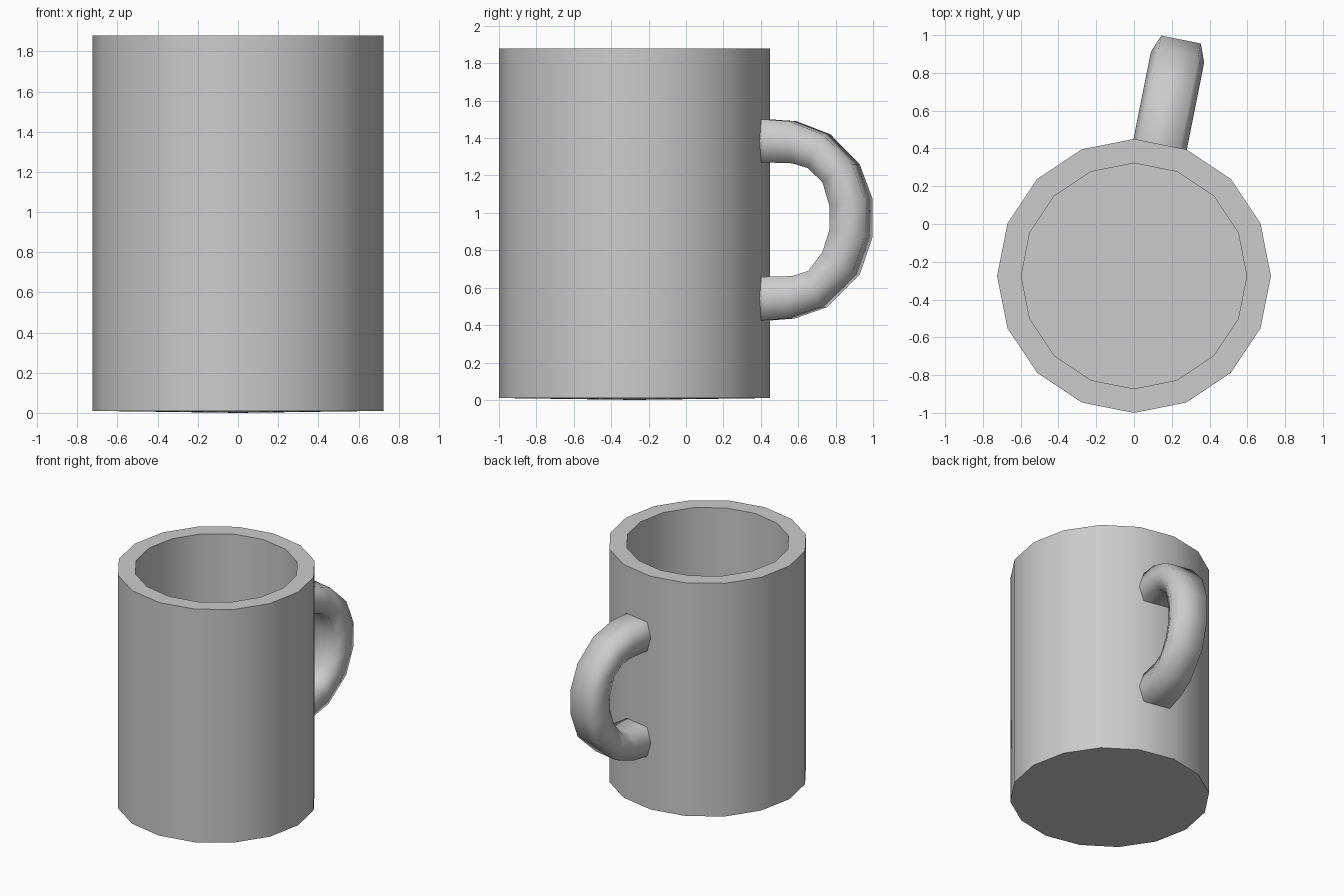
import bpy, bmesh, math
from mathutils import Vector

if "Cube" in bpy.data.objects:
    bpy.data.objects.remove(bpy.data.objects["Cube"])

CENTRE_Y = -0.275
SIDES = 16


def finish(name, bm, angle):
    bmesh.ops.recalc_face_normals(bm, faces=bm.faces)
    mesh = bpy.data.meshes.new(name)
    bm.to_mesh(mesh)
    bm.free()
    ob = bpy.data.objects.new(name, mesh)
    bpy.context.collection.objects.link(ob)
    bpy.ops.object.select_all(action='DESELECT')
    ob.select_set(True)
    bpy.context.view_layer.objects.active = ob
    bpy.ops.object.shade_smooth_by_angle(angle=math.radians(angle))
    return ob


def bridge(bm, a, b):
    for i in range(len(a)):
        j = (i + 1) % len(a)
        bm.faces.new((a[i], a[j], b[j], b[i]))


def fan(bm, ring, centre):
    c = bm.verts.new(centre)
    for i in range(len(ring)):
        bm.faces.new((ring[i], ring[(i + 1) % len(ring)], c))


# Cup body: 16-sided walls with a thick flat rim and a hollow inside
bm = bmesh.new()
profile = [(0.725, 0.01), (0.725, 1.88), (0.597, 1.88), (0.597, 0.14)]
rings = []
for r, z in profile:
    rings.append([bm.verts.new((r * math.cos(math.tau * i / SIDES),
                                CENTRE_Y + r * math.sin(math.tau * i / SIDES), z))
                  for i in range(SIDES)])
for a, b in zip(rings, rings[1:]):
    bridge(bm, a, b)
fan(bm, rings[0], (0, CENTRE_Y, 0.0))
fan(bm, rings[-1], (0, CENTRE_Y, 0.14))
finish("cup_body", bm, 30)

# Handle: six-sided loop standing square on one wall facet
facet = math.radians(78.75)
out = Vector((math.cos(facet), math.sin(facet), 0))
side = Vector((out.y, -out.x, 0))
base = Vector((0, CENTRE_Y, 0)) + out * 0.725 * math.cos(math.pi / SIDES)

# (outer distance, outer z, inner distance, inner z) down the loop
path = [(-0.06, 1.50, -0.06, 1.27), (0.01, 1.50, 0.01, 1.27),
        (0.15, 1.49, 0.17, 1.265), (0.335, 1.42, 0.253, 1.24),
        (0.495, 1.26, 0.334, 1.165), (0.565, 1.075, 0.373, 1.035),
        (0.565, 0.87, 0.373, 0.91), (0.495, 0.67, 0.334, 0.79),
        (0.315, 0.495, 0.258, 0.69), (0.14, 0.435, 0.17, 0.662),
        (0.01, 0.425, 0.01, 0.658), (-0.06, 0.425, -0.06, 0.658)]
bm = bmesh.new()
rings = []
for ou, oz, iu, iz in path:
    outer = base + out * ou + Vector((0, 0, oz))
    inner = base + out * iu + Vector((0, 0, iz))
    mid = (outer + inner) / 2
    pts = [outer - side * 0.107, outer + side * 0.107, mid + side * 0.144,
           inner + side * 0.107, inner - side * 0.107, mid - side * 0.144]
    rings.append([bm.verts.new(p) for p in pts])
for a, b in zip(rings, rings[1:]):
    bridge(bm, a, b)
bm.faces.new(rings[0])
bm.faces.new(rings[-1])
finish("handle", bm, 75)
